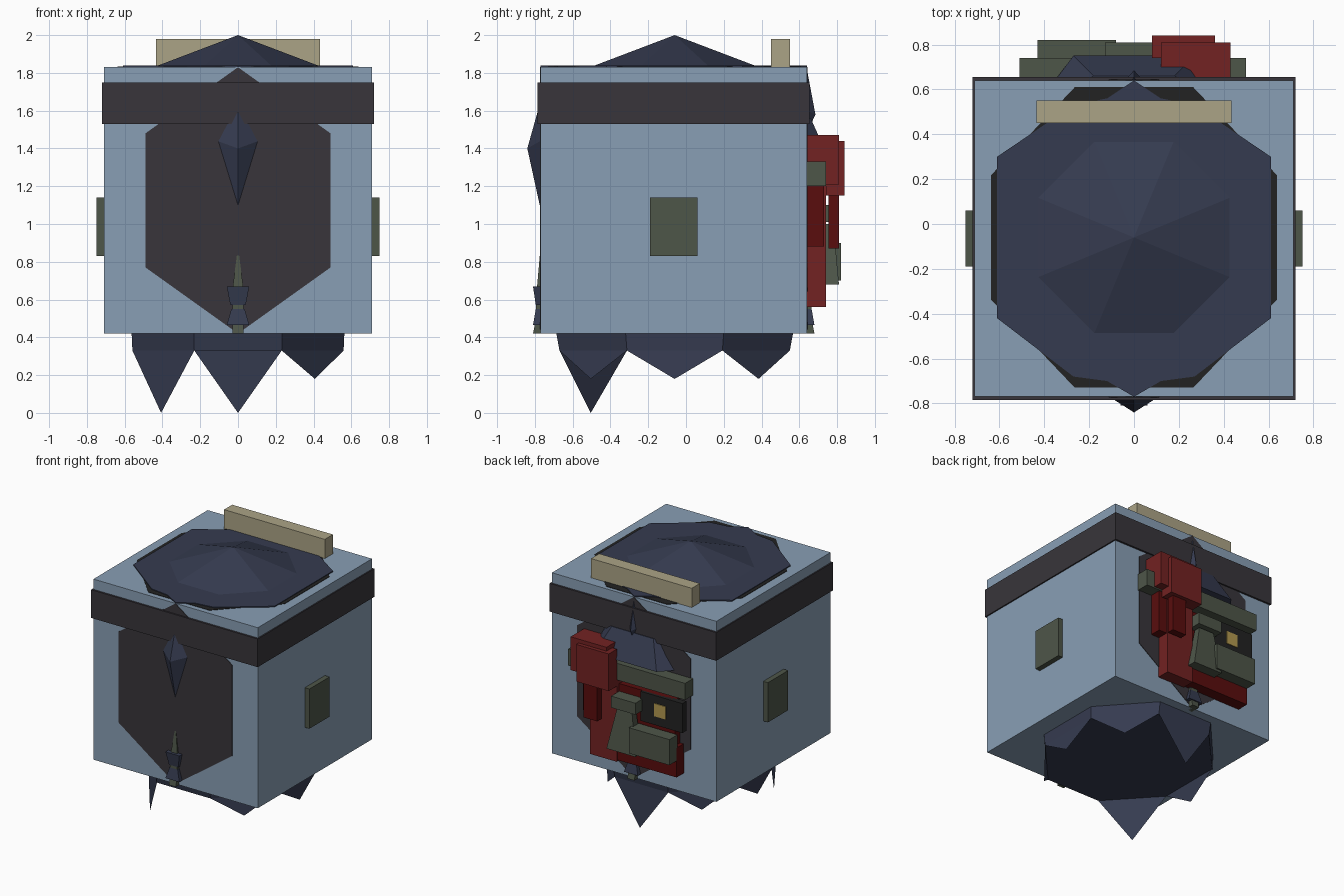
import bpy, bmesh, math

if "Cube" in bpy.data.objects:
    bpy.data.objects.remove(bpy.data.objects["Cube"])

def mat(name, r, g, b):
    m = bpy.data.materials.new(name)
    m.diffuse_color = (r, g, b, 1)
    m.use_nodes = True
    m.node_tree.nodes["Principled BSDF"].inputs["Base Color"].default_value = m.diffuse_color
    return m

BLUE = mat("pale_blue", .25, .345, .46)
NAVY = mat("navy", .036, .044, .08)
DARK = mat("charcoal", .04, .036, .043)
BLACK = mat("black", .016, .016, .016)
OLIVE = mat("olive", .076, .092, .066)
RED = mat("red", .17, .016, .016)
DRED = mat("dark_red", .1, .004, .004)
TAN = mat("tan", .41, .37, .24)
GOLD = mat("gold", .45, .32, .08)

def mesh(name, verts, faces, m):
    me = bpy.data.meshes.new(name)
    me.from_pydata(verts, [], faces)
    bm = bmesh.new()
    bm.from_mesh(me)
    bmesh.ops.recalc_face_normals(bm, faces=bm.faces)
    bm.to_mesh(me)
    bm.free()
    me.materials.append(m)
    o = bpy.data.objects.new(name, me)
    bpy.context.collection.objects.link(o)
    return o

def loft(name, rings, m):
    """Skin a stack of rings with equal point counts and cap both ends."""
    n = len(rings[0])
    faces = [tuple(range(n)), tuple(range(n * (len(rings) - 1), n * len(rings)))]
    for k in range(len(rings) - 1):
        for i in range(n):
            j = (i + 1) % n
            faces.append((k*n + i, k*n + j, (k+1)*n + j, (k+1)*n + i))
    return mesh(name, [p for r in rings for p in r], faces, m)

def box(name, x, y, z, m):
    ring = [(x[0], y[0]), (x[1], y[0]), (x[1], y[1]), (x[0], y[1])]
    return loft(name, [[(a, b, h) for a, b in ring] for h in z], m)

def pyramid(name, base, tip, m):
    n = len(base)
    return mesh(name, base + [tip], [tuple(range(n))] + [(i, (i+1) % n, n) for i in range(n)], m)

CY = -.06
def octagon(rx, ry, z):
    a = [math.radians(22.5 + 45 * i) for i in range(8)]
    return [(rx * math.cos(t), CY + ry * math.sin(t), z) for t in a]

# main cube and band
box("body_cube", (-.71, .71), (-.77, .64), (.42, 1.83), BLUE)
box("upper_band", (-.72, .72), (-.785, .655), (1.53, 1.75), DARK)

# flat hexagon panels on front and back
hexa = [(0, 1.83), (.49, 1.48), (.49, .77), (0, .42), (-.49, .77), (-.49, 1.48)]
for name, y0, y1 in (("front_panel", -.774, -.765), ("back_panel", .635, .644)):
    loft(name, [[(x, y, z) for x, z in hexa] for y in (y0, y1)], DARK)

# roof plates and low cone
loft("roof_underplate", [octagon(.69, .725, z) for z in (1.826, 1.833)], BLACK)
half = [(0, -.77), (.12, -.70), (.27, -.68), (.61, -.42), (.61, .30), (.27, .53), (.12, .56), (0, .64)]
outline = half + [(-x, y) for x, y in half[-2:0:-1]]
loft("roof_plate", [[(x, y, z) for x, y in outline] for z in (1.83, 1.838)], NAVY)
pyramid("roof_cone", octagon(.47, .47, 1.835), (0, CY, 2.0), NAVY)
box("roof_bar", (-.435, .435), (.45, .55), (1.82, 1.98), TAN)

# skirt with hanging points
low = octagon(.605, .66, .33)
loft("skirt", [low, octagon(.61, .68, .43)], NAVY)
tips = {0: .18, 1: .0, 2: .18, 3: .18, 4: .0, 6: .18, 7: .18}
for i, z in tips.items():
    a, b = low[i], low[(i + 1) % 8]
    mx, my = (a[0] + b[0]) / 2 * 1.03, CY + ((a[1] + b[1]) / 2 - CY) * 1.03
    mesh("skirt_point", [a, b, (mx, my, z)], [(0, 1, 2)], NAVY)

# side plates
for s in (-1, 1):
    box("side_plate", sorted((s * .70, s * .75)), (-.19, .06), (.83, 1.14), OLIVE)

# front gem
pyramid("front_gem", [(0, -.77, 1.65), (.11, -.77, 1.44), (0, -.77, 1.08), (-.11, -.77, 1.44)],
        (0, -.84, 1.40), NAVY)

# hanging tassels on front and back
def square(w, y, d, z):
    return [(-w, y - d, z), (w, y - d, z), (w, y + d, z), (-w, y + d, z)]
for side, y in (("front", -.77), ("back", .64)):
    pyramid(side + "_tassel_spike", square(.03, y, .02, .65), (0, y, .88), OLIVE)
    loft(side + "_tassel_cap", [square(.04, y, .025, .57), square(.06, y, .04, .67)], NAVY)
    loft(side + "_tassel_stem", [square(.03, y, .025, .54), square(.03, y, .025, .58)], OLIVE)
    loft(side + "_tassel_ring", [square(.06, y, .04, .465), square(.035, y, .025, .55)], NAVY)
    loft(side + "_tassel_foot", [square(.03, y, .04, .42), square(.03, y, .03, .47)], OLIVE)

# back hood and its fin
loft("back_hood", [[(-.36, .63, 1.35), (-.27, .75, 1.36), (.27, .75, 1.36), (.36, .63, 1.35)],
                   [(-.24, .63, 1.56), (-.18, .66, 1.56), (.18, .66, 1.56), (.24, .63, 1.56)]], NAVY)
pyramid("back_fin", [(0, .64, 1.82), (.04, .64, 1.6), (0, .64, 1.48), (-.04, .64, 1.6)],
        (0, .685, 1.58), NAVY)

# back machinery
parts = [
    ("cross_bar", (-.51, .50), (.63, .74), (1.20, 1.33), OLIVE),
    ("upper_red_block", (.12, .43), (.63, .81), (1.21, 1.47), RED),
    ("upper_red_cover", (.08, .36), (.74, .84), (1.15, 1.44), RED),
    ("red_grip", (.20, .32), (.755, .81), (.87, 1.16), DRED),
    ("red_grip_mount", (.22, .38), (.63, .73), (.88, 1.21), DRED),
    ("red_column", (.08, .31), (.63, .74), (.56, 1.21), RED),
    ("red_base", (-.43, .09), (.63, .73), (.57, .80), DRED),
    ("red_backing", (-.40, .09), (.63, .71), (.80, 1.16), DRED),
    ("black_unit", (-.48, -.12), (.68, .73), (.93, 1.16), BLACK),
    ("gold_plate", (-.34, -.24), (.728, .736), (1.0, 1.1), GOLD),
    ("lower_olive_box", (-.43, -.08), (.72, .82), (.70, .90), OLIVE),
    ("small_olive_block", (-.13, .08), (.70, .81), (1.01, 1.10), OLIVE),
]
for p in parts:
    box(*p)
# tapered olive lever
loft("olive_lever", [[(-.13, .73, .68), (.12, .73, .68), (.12, .81, .68), (-.13, .81, .68)],
                     [(-.08, .73, 1.0), (.05, .73, 1.0), (.05, .78, 1.0), (-.08, .78, 1.0)]], OLIVE)
